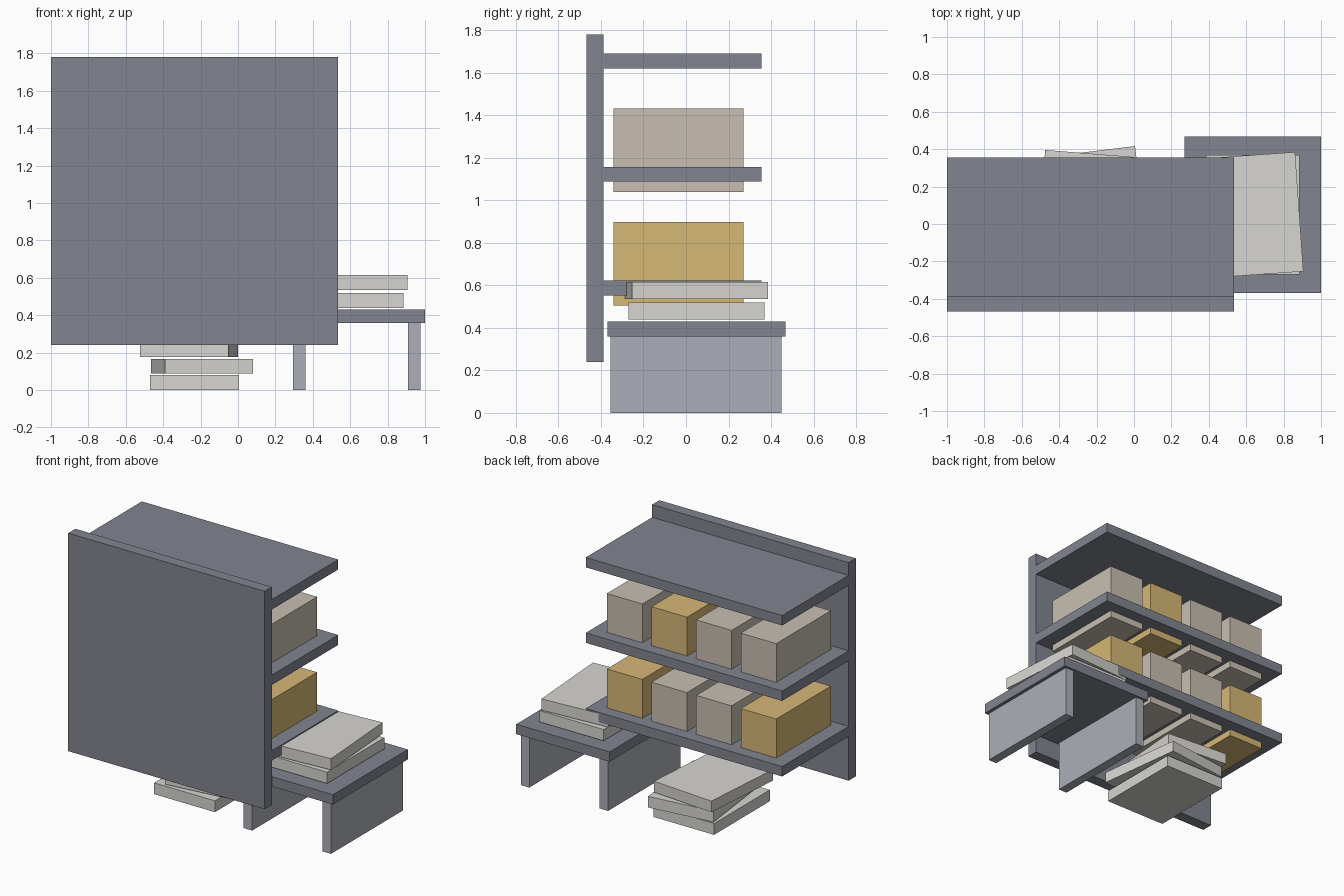
import bpy
import bmesh
from math import radians
from mathutils import Matrix

if "Cube" in bpy.data.objects:
    bpy.data.objects.remove(bpy.data.objects["Cube"])


def material(name, rgb):
    m = bpy.data.materials.new(name)
    m.diffuse_color = (*rgb, 1)
    m.use_nodes = True
    m.node_tree.nodes["Principled BSDF"].inputs["Base Color"].default_value = m.diffuse_color
    return m


steel = material("steel", (0.223, 0.235, 0.279))
pale_steel = material("pale_steel", (0.41, 0.43, 0.48))
beige = material("beige", (0.58, 0.52, 0.445))
gold = material("gold", (0.67, 0.48, 0.18))
paper = material("paper", (0.68, 0.67, 0.64))


def block(name, center, size, mat, turn=0):
    """Box of a given size, turned about z by some degrees."""
    mesh = bpy.data.meshes.new(name)
    bm = bmesh.new()
    bmesh.ops.create_cube(bm, size=1, matrix=Matrix.Diagonal((*size, 1)))
    bm.to_mesh(mesh)
    bm.free()
    mesh.materials.append(mat)
    obj = bpy.data.objects.new(name, mesh)
    obj.location = center
    obj.rotation_euler.z = radians(turn)
    bpy.context.collection.objects.link(obj)
    return obj


# Shelving unit: back panel and three shelves
RACK_X, RACK_W = -0.2325, 1.535
block("back_panel", (RACK_X, -0.427, 1.01), (RACK_W, 0.08, 1.54), steel)
for i, z in enumerate((0.588, 1.122, 1.655)):
    block(f"shelf_{i + 1}", (RACK_X, -0.016, z), (RACK_W, 0.742, 0.07), steel)

# Two rows of storage boxes, sunk slightly through their shelves
rows = ((0.702, (gold, beige, beige, gold)), (1.235, (beige, beige, gold, beige)))
for r, (z, colours) in enumerate(rows):
    for i, mat in enumerate(colours):
        x = RACK_X + (i - 1.5) * 0.349
        block(f"storage_box_{r + 1}_{i + 1}", (x, -0.035, z), (0.277, 0.61, 0.392), mat)

# Low bench with two slab legs
block("bench_top", (0.635, 0.049, 0.395), (0.73, 0.836, 0.07), steel)
for side, x in (("left", 0.327), ("right", 0.943)):
    block(f"bench_leg_{side}", (x, 0.047, 0.18), (0.066, 0.806, 0.36), pale_steel)

# Loose stack on the bench
block("bench_stack_lower", (0.635, 0.05, 0.48), (0.50, 0.64, 0.08), paper)
block("bench_stack_upper", (0.634, 0.048, 0.575), (0.50, 0.64, 0.08), paper, 4)

# Loose stack on the floor
floor_stack = ((-0.2325, 0.047, 0.04, 0), (-0.1925, 0.079, 0.128, 7), (-0.2625, 0.067, 0.215, -4.5))
for i, (x, y, z, turn) in enumerate(floor_stack):
    block(f"floor_stack_{i + 1}", (x, y, z), (0.475, 0.622, 0.078 if i else 0.08), paper, turn)
